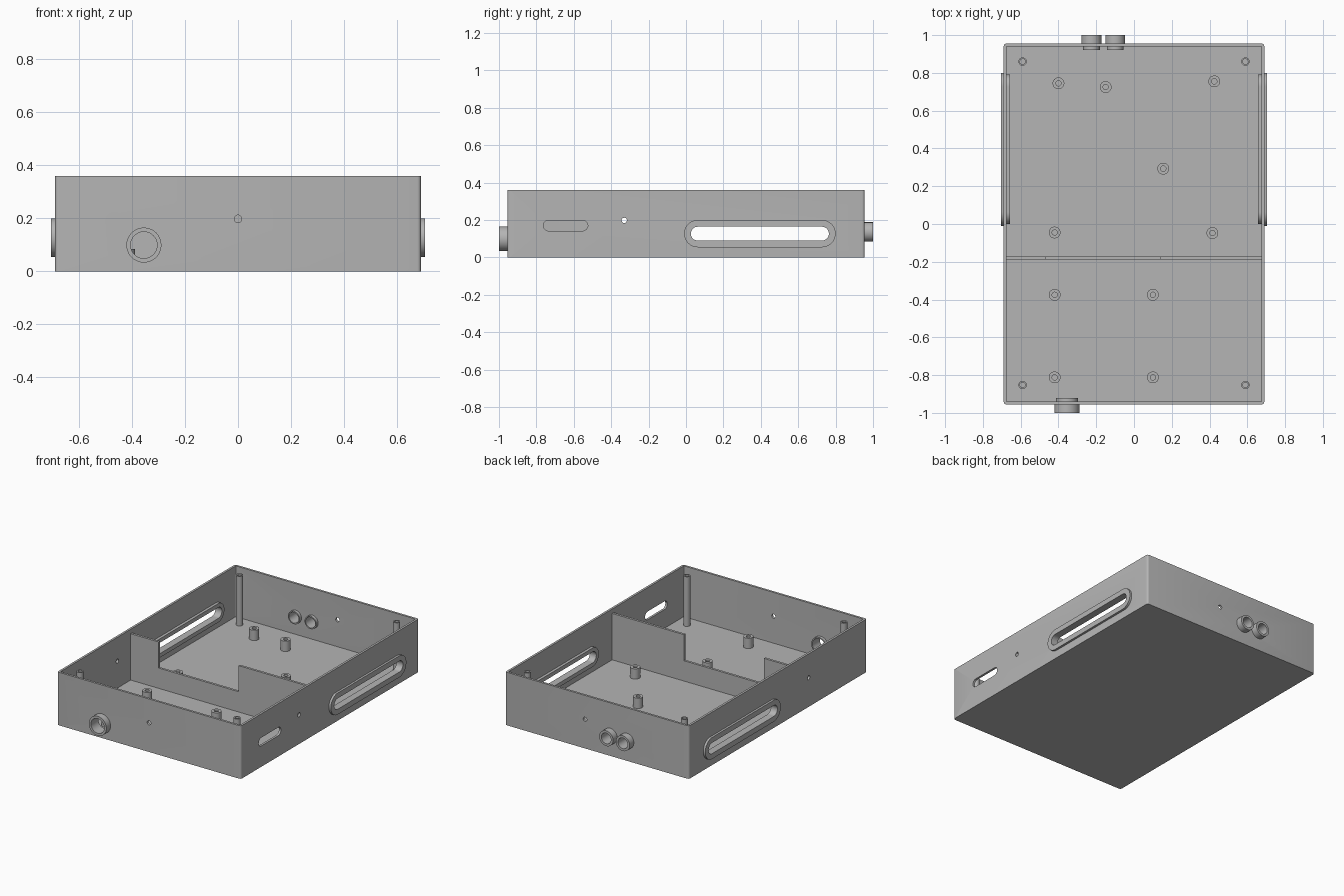
import bpy, bmesh, math
from mathutils import Matrix, Vector

if "Cube" in bpy.data.objects:
    bpy.data.objects.remove(bpy.data.objects["Cube"])

W, D, H, T = 0.69, 0.955, 0.36, 0.015      # half width, half depth, height, wall
SEG = 20                                   # segments per half circle

grey = bpy.data.materials.new("enclosure grey")
grey.diffuse_color = (0.46, 0.46, 0.46, 1)
grey.use_nodes = True
grey.node_tree.nodes["Principled BSDF"].inputs["Base Color"].default_value = grey.diffuse_color

# Local frames: u = long axis, v = second axis, w = outward depth
X, Y, Z = Vector((1, 0, 0)), Vector((0, 1, 0)), Vector((0, 0, 1))
FRAMES = {"right": (Y, Z, X), "left": (Y, Z, -X), "back": (X, Z, Y),
          "front": (X, Z, -Y), "up": (X, Y, Z)}


def finish(name, bm):
    bmesh.ops.recalc_face_normals(bm, faces=bm.faces[:])
    me = bpy.data.meshes.new(name)
    bm.to_mesh(me)
    bm.free()
    me.materials.append(grey)
    ob = bpy.data.objects.new(name, me)
    bpy.context.collection.objects.link(ob)
    bpy.ops.object.select_all(action='DESELECT')
    ob.select_set(True)
    bpy.context.view_layer.objects.active = ob
    bpy.ops.object.shade_smooth_by_angle(angle=math.radians(30))
    return ob


def stadium(half, r):
    """Rounded slot outline; a circle when half is 0."""
    pts = []
    for side, start in ((1, -math.pi / 2), (-1, math.pi / 2)):
        n = SEG + 1 if half else SEG
        for i in range(n):
            a = start + math.pi * i / SEG
            pts.append((side * half + r * math.cos(a), r * math.sin(a)))
    return pts


def sweep(name, facing, origin, half, stages, hollow=True):
    """Loft slot outlines through (radius, depth) stages; hollow closes into a ring."""
    u, v, w = FRAMES[facing]
    bm = bmesh.new()
    rings = [[bm.verts.new(Vector(origin) + u * a + v * b + w * d)
              for a, b in stadium(half, r)] for r, d in stages]
    pairs = list(zip(rings, rings[1:]))
    if hollow:
        pairs.append((rings[-1], rings[0]))
    else:
        bm.faces.new(rings[0])
        bm.faces.new(rings[-1])
    for p, q in pairs:
        for i in range(len(p)):
            j = (i + 1) % len(p)
            bm.faces.new((p[i], p[j], q[j], q[i]))
    return finish(name, bm)


def box(name, x, y, z0, z1, bevel):
    bm = bmesh.new()
    bmesh.ops.create_cube(bm, size=1, matrix=Matrix.Translation((0, 0, (z0 + z1) / 2))
                          @ Matrix.Diagonal((2 * x, 2 * y, z1 - z0, 1)))
    edges = [e for e in bm.edges if abs(e.verts[0].co.z - e.verts[1].co.z) > 0.01]
    bmesh.ops.bevel(bm, geom=edges, offset=bevel, segments=4, profile=0.5, affect='EDGES')
    return finish(name, bm)


def cut(target, cutter):
    bpy.context.view_layer.objects.active = target
    m = target.modifiers.new("cut", 'BOOLEAN')
    m.operation, m.solver, m.object = 'DIFFERENCE', 'EXACT', cutter
    bpy.ops.object.modifier_apply(modifier=m.name)
    bpy.data.objects.remove(cutter)


# Open tray
tray = box("tray", W, D, 0, H, 0.014)
cut(tray, box("cavity", W - T, D - T, T, H + 0.1, 0.004))

# Wall openings: facing, origin, half length, radius
vent_y, vent_z, vent_half = 0.395, 0.127, 0.332
ports = [("back", (-0.225, D, 0.136), 0.052, 0.036),
         ("back", (-0.10, D, 0.136), 0.052, 0.036),
         ("front", (-0.355, -D, 0.099), 0.066, 0.050)]
openings = [("right", (W, vent_y, vent_z), vent_half, 0.045),
            ("left", (-W, vent_y, vent_z), vent_half, 0.045),
            ("right", (W, -0.644, 0.17), 0.091, 0.028),       # connector slot
            ("right", (W, -0.33, 0.198), 0, 0.014),           # small screw holes
            ("left", (-W, -0.33, 0.198), 0, 0.014),
            ("front", (0, -D, 0.198), 0, 0.014),
            ("back", (0.09, D, 0.198), 0, 0.014)]
openings += [(f, o, 0, (ro + ri) / 2 - 0.003) for f, o, ro, ri in ports]
for f, o, half, r in openings:
    cut(tray, sweep("cutter", f, o, half, [(r, -0.04), (r, 0.04)], hollow=False))
bpy.ops.object.select_all(action='DESELECT')
tray.select_set(True)
bpy.context.view_layer.objects.active = tray
bpy.ops.object.shade_smooth_by_angle(angle=math.radians(30))

# Flanged vent frames on both sides
for side, sx in (("right", W), ("left", -W)):
    sweep(side + "_vent_frame", side, (sx, vent_y, vent_z), vent_half,
          [(0.073, -0.007), (0.073, 0.015), (0.037, 0.015), (0.037, -0.034),
           (0.064, -0.034), (0.064, -0.007)])

# Cable grommets through the front and back walls
for f, o, ro, ri in ports:
    sweep(f + "_grommet", f, o, 0,
          [(ro, -0.007), (ro, 0.045), (ri, 0.045), (ri, -0.035),
           (ro - 0.008, -0.035), (ro - 0.008, -0.007)])

# Tall corner screw posts
for x in (-0.59, 0.59):
    for y in (-0.852, 0.86):
        sweep("corner_post", "up", (x, y, 0), 0,
              [(0.022, 0.008), (0.022, 0.352), (0.014, 0.352), (0.014, 0.008)])

# Short board standoffs
for x, y in [(-0.40, 0.745), (-0.15, 0.725), (0.425, 0.755), (0.155, 0.293),
             (-0.42, -0.045), (0.415, -0.048), (-0.42, -0.375), (0.10, -0.375),
             (-0.42, -0.812), (0.10, -0.812)]:
    sweep("standoff", "up", (x, y, 0), 0,
          [(0.031, 0.008), (0.031, 0.085), (0.014, 0.085), (0.014, 0.008)])

# Notched partition wall
bm = bmesh.new()
e = W - T + 0.004
outline = [(-e, 0.01), (e, 0.01), (e, 0.33), (0.137, 0.33), (0.137, 0.153),
           (-0.465, 0.153), (-0.465, 0.33), (-e, 0.33)]
face = bm.faces.new([bm.verts.new((x, -0.188, z)) for x, z in outline])
out = bmesh.ops.extrude_face_region(bm, geom=[face])
bmesh.ops.translate(bm, vec=(0, 0.016, 0),
                    verts=[g for g in out["geom"] if isinstance(g, bmesh.types.BMVert)])
finish("partition", bm)
